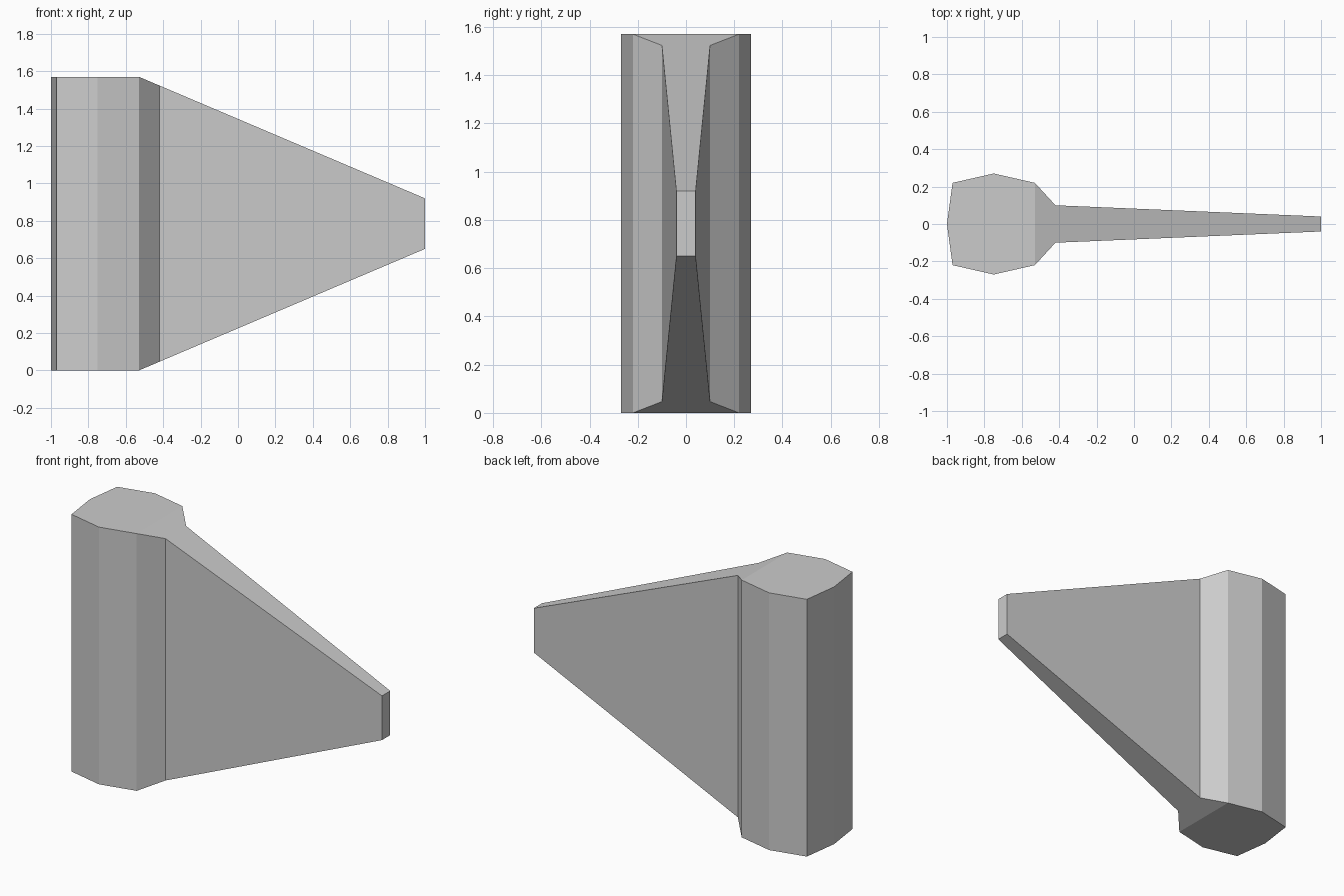
import bpy
import bmesh

cube = bpy.data.objects.get("Cube")
if cube:
    bpy.data.objects.remove(cube, do_unlink=True)

HEIGHT = 1.57

grey = bpy.data.materials.new("light grey")
grey.use_nodes = True
colour = (0.6, 0.6, 0.6, 1.0)
grey.diffuse_color = colour
grey.node_tree.nodes["Principled BSDF"].inputs["Base Color"].default_value = colour

# Half outline seen from above, from the blunt spine to the thin tip
half = [(-1.0, 0.0), (-0.97, 0.22), (-0.75, 0.27), (-0.53, 0.22), (-0.42, 0.10), (1.0, 0.04)]
outline = half + [(x, -y) for x, y in reversed(half[1:])]


def inset(x):
    """Distance the top and bottom slope inward along the wedge."""
    return max(0.0, (x + 0.53) / 1.53 * 0.65)


bm = bmesh.new()
low = [bm.verts.new((x, y, inset(x))) for x, y in outline]
high = [bm.verts.new((x, y, HEIGHT - inset(x))) for x, y in outline]

# Side walls of the column and wedge
n = len(outline)
for i in range(n):
    j = (i + 1) % n
    bm.faces.new((low[i], low[j], high[j], high[i]))

# Flat column caps and sloping wedge caps, top and bottom
for ring in (low, high):
    bm.faces.new(ring[0:4] + ring[n - 3:])
    bm.faces.new(ring[3:n - 2])

bmesh.ops.recalc_face_normals(bm, faces=bm.faces[:])
mesh = bpy.data.meshes.new("wedge_column")
bm.to_mesh(mesh)
bm.free()
mesh.materials.append(grey)
column = bpy.data.objects.new("wedge_column", mesh)
bpy.context.collection.objects.link(column)
